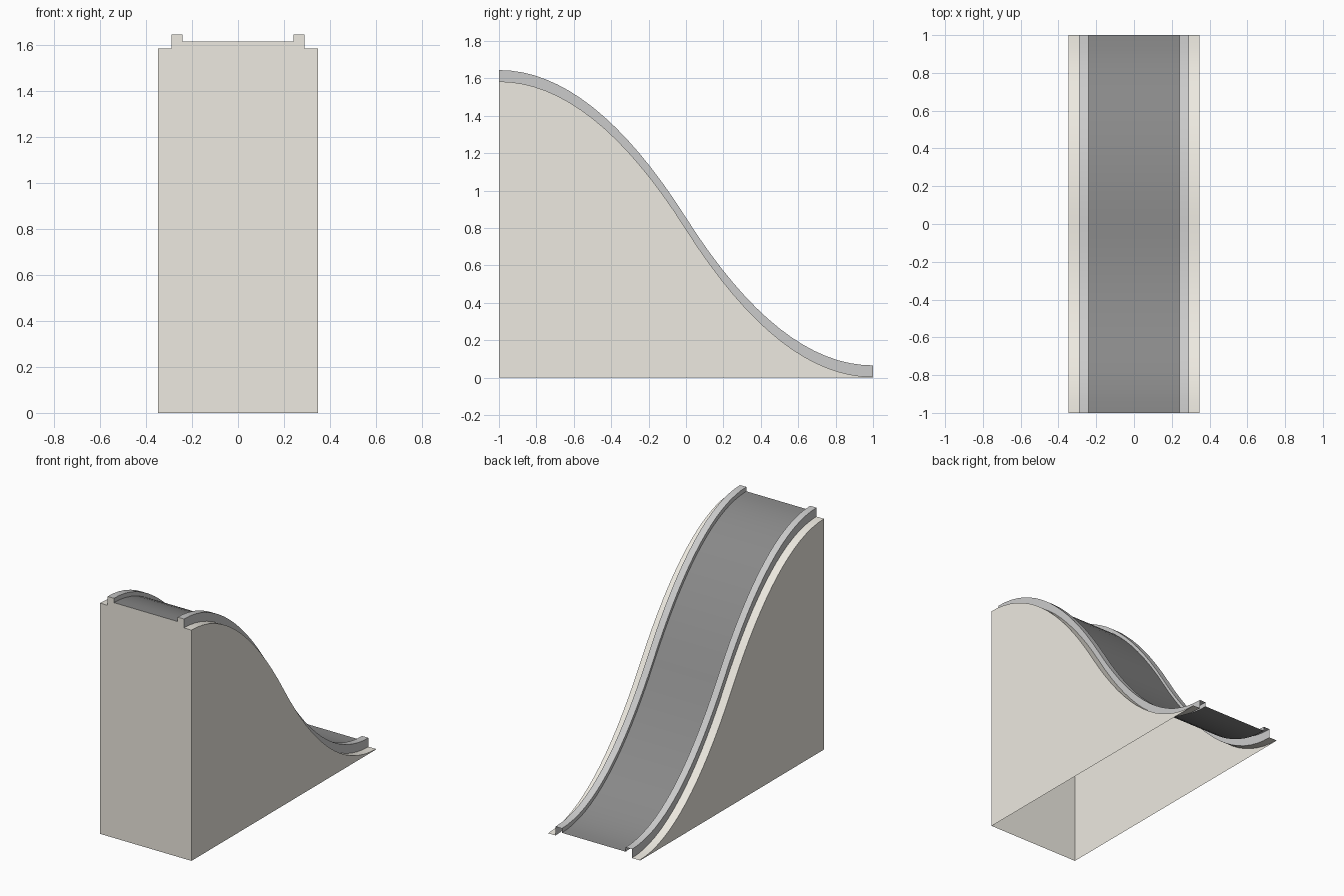
import bpy
import bmesh

if "Cube" in bpy.data.objects:
    bpy.data.objects.remove(bpy.data.objects["Cube"])

SEG = 32
W, RO, RI = 0.347, 0.29, 0.242        # half width, rail outer, rail inner
H0, H1 = 0.004, 1.583                 # curve height at the foot and at the top
RAIL, BED = 0.061, 0.031              # heights above the curve


def curve(y):
    """Two parabolic arcs meeting at mid height."""
    h = (H1 - H0) / 2
    return H1 - h * (y + 1) ** 2 if y < 0 else H0 + h * (1 - y) ** 2


YS = [-1 + 2 * i / SEG for i in range(SEG + 1)]


def material(name, rgb):
    m = bpy.data.materials.new(name)
    m.diffuse_color = (*rgb, 1)
    m.use_nodes = True
    m.node_tree.nodes["Principled BSDF"].inputs["Base Color"].default_value = m.diffuse_color
    return m


def sweep(bm, section):
    """Sweep an open (x, height) section along the slope, from left to right."""
    rows = [[bm.verts.new((x, y, curve(y) + h)) for x, h in section] for y in YS]
    for a, b in zip(rows, rows[1:]):
        for i in range(len(section) - 1):
            bm.faces.new((a[i], a[i + 1], b[i + 1], b[i]))


def finish(bm, name, mat):
    me = bpy.data.meshes.new(name)
    bm.to_mesh(me)
    bm.free()
    me.materials.append(mat)
    ob = bpy.data.objects.new(name, me)
    bpy.context.collection.objects.link(ob)
    bpy.ops.object.select_all(action='DESELECT')
    ob.select_set(True)
    bpy.context.view_layer.objects.active = ob
    bpy.ops.object.shade_smooth_by_angle()
    return ob


cream = material("cream", (0.85, 0.82, 0.75))
light = material("light_grey", (0.53, 0.53, 0.54))
dark = material("dark_grey", (0.25, 0.25, 0.25))

# Hollow base: front wall, side walls and the ledges beside the rails
bm = bmesh.new()
half = [(RI, BED), (RI, RAIL), (RO, RAIL), (RO, 0), (W, 0)]
top = half[::-1] + [(-x, h) for x, h in half]
front = [(-W, 0), (W, 0)] + [(x, H1 + h) for x, h in top]
bm.faces.new([bm.verts.new((x, -1, z)) for x, z in front])
side = [(-1, 0), (1, 0)] + [(y, curve(y)) for y in reversed(YS)]
for s in (1, -1):
    loop = [bm.verts.new((s * W, y, z)) for y, z in side]
    bm.faces.new(loop[::s])
    sweep(bm, [(RO, 0), (W, 0)] if s > 0 else [(-W, 0), (-RO, 0)])
finish(bm, "base", cream)

# Raised rails on both sides
bm = bmesh.new()
rail = [(RI, BED), (RI, RAIL), (RO, RAIL), (RO, 0)]
sweep(bm, rail)
sweep(bm, [(-x, h) for x, h in reversed(rail)])
finish(bm, "rails", light)

# Sliding surface between the rails
bm = bmesh.new()
sweep(bm, [(-RI, BED), (RI, BED)])
finish(bm, "slide_bed", dark)
